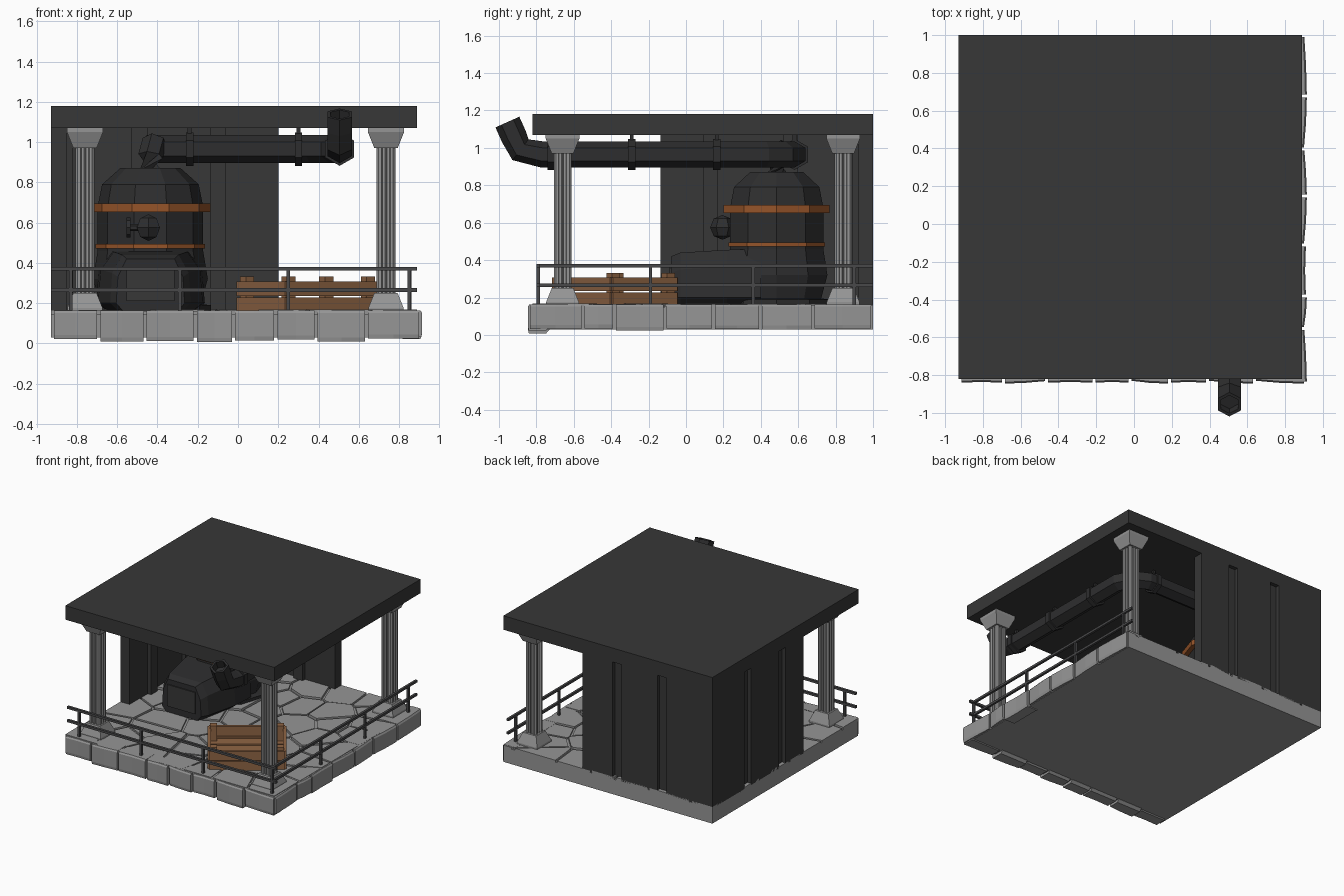
import bpy, bmesh, math, random
from mathutils import Vector, Matrix

if "Cube" in bpy.data.objects:
    bpy.data.objects.remove(bpy.data.objects["Cube"])

random.seed(4)

def mat(name, col):
    m = bpy.data.materials.new(name)
    m.diffuse_color = (*col, 1)
    m.use_nodes = True
    m.node_tree.nodes["Principled BSDF"].inputs["Base Color"].default_value = m.diffuse_color
    return m

DARK = mat("dark_panel", (0.038, 0.038, 0.038))
IRON = mat("black_iron", (0.027, 0.027, 0.028))
RAIL = mat("rail_grey", (0.065, 0.065, 0.067))
STONE = mat("stone", (0.30, 0.30, 0.30))
COPPER = mat("copper", (0.30, 0.088, 0.022))
WOOD = mat("wood", (0.28, 0.13, 0.058))

def finish(bm, name, m):
    bmesh.ops.recalc_face_normals(bm, faces=bm.faces[:])
    me = bpy.data.meshes.new(name)
    bm.to_mesh(me)
    bm.free()
    me.materials.append(m)
    ob = bpy.data.objects.new(name, me)
    bpy.context.collection.objects.link(ob)
    return ob

def add_box(bm, x0, x1, y0, y1, z0, z1, M=Matrix()):
    S = Matrix.Diagonal((x1 - x0, y1 - y0, z1 - z0, 1))
    T = Matrix.Translation(((x0 + x1) / 2, (y0 + y1) / 2, (z0 + z1) / 2))
    return bmesh.ops.create_cube(bm, size=1, matrix=M @ T @ S)['verts']

def box(name, m, *b):
    bm = bmesh.new()
    add_box(bm, *b)
    return finish(bm, name, m)

def loft(bm, rings):
    """Skin a list of equal-length vertex rings and cap both ends."""
    vs = [[bm.verts.new(p) for p in r] for r in rings]
    n = len(vs[0])
    for a, b in zip(vs, vs[1:]):
        for i in range(n):
            bm.faces.new((a[i], a[(i + 1) % n], b[(i + 1) % n], b[i]))
    bm.faces.new(vs[0][::-1])
    return bm.faces.new(vs[-1])

def lathe(name, m, profile, n, cx, cy):
    bm = bmesh.new()
    loft(bm, [[(cx + r * math.cos(2 * math.pi * i / n), cy + r * math.sin(2 * math.pi * i / n), z)
               for i in range(n)] for r, z in profile])
    return finish(bm, name, m)

def tube(name, m, pts, r, n=6, hollow=False):
    pts = [Vector(p) for p in pts]
    rings = []
    for i, p in enumerate(pts):
        a = (p - pts[i - 1]).normalized() if i else Vector()
        b = (pts[i + 1] - p).normalized() if i < len(pts) - 1 else Vector()
        t = (a + b).normalized()
        side = t.cross(Vector((0, 0, 1) if abs(t.z) < 0.95 else (0, 1, 0))).normalized()
        up = side.cross(t)
        rings.append([p + r * (side * math.sin(2 * math.pi * k / n) + up * math.cos(2 * math.pi * k / n))
                      for k in range(n)])
    bm = bmesh.new()
    end = loft(bm, rings)
    if hollow:  # recessed opening at the last point
        bmesh.ops.recalc_face_normals(bm, faces=bm.faces[:])
        bmesh.ops.inset_individual(bm, faces=[end], thickness=r * 0.25)
        ret = bmesh.ops.extrude_discrete_faces(bm, faces=[end])
        f = ret['faces'][0]
        bmesh.ops.translate(bm, verts=f.verts[:], vec=-f.normal * 0.06)
    return finish(bm, name, m)

X0, X1, Y0, Y1 = -0.93, 0.89, -0.82, 1.0

# roof and foundation slab
box("roof", DARK, X0, X1, Y0, Y1, 1.07, 1.18)
box("foundation", STONE, X0, X1, Y0 + 0.01, Y1, 0.03, 0.148)

# flagstones: jittered grid cut into irregular cells
N = 7
step = (X1 - X0) / N
seeds = [Vector((X0 + (i + 0.5 + random.uniform(-.36, .36)) * step,
                 Y0 + (j + 0.5 + random.uniform(-.36, .36)) * step, 0)) for i in range(N) for j in range(N)]
bm_all = bmesh.new()
tmp = bpy.data.meshes.new("tmp")
for s in seeds:
    bm = bmesh.new()
    add_box(bm, X0, X1, Y0, Y1, 0.14, 0.165 + random.uniform(-.006, .004))
    for o in seeds:
        d = o - s
        if 0 < d.length < step * 2.8:
            dn = d.normalized()
            geom = bm.verts[:] + bm.edges[:] + bm.faces[:]
            cut = bmesh.ops.bisect_plane(bm, geom=geom, plane_co=s + d / 2 - dn * 0.009,
                                         plane_no=dn, clear_outer=True)
            edges = [e for e in cut['geom_cut'] if isinstance(e, bmesh.types.BMEdge)]
            if edges:
                bmesh.ops.edgeloop_fill(bm, edges=edges)
    bm.to_mesh(tmp)
    bm.free()
    bm_all.from_mesh(tmp)
finish(bm_all, "flagstones", STONE)
bpy.data.meshes.remove(tmp)

# rough edge blocks along the front and right sides
def edge_blocks(name, cuts, place, low):
    bm = bmesh.new()
    for a, b in zip(cuts, cuts[1:]):
        a, b = a + 0.006, b - 0.010
        o1, o2 = random.choice([(0.025, 0.012), (0.010, 0.025), (0.02, 0.02)])
        z0, z1 = random.uniform(*low), 0.163
        mid = (a + b) / 2
        prof = [(a, -0.09), (b, -0.09), (b, o2), (mid, max(o1, o2) - 0.004), (a, o1)]
        loft(bm, [[place(u, v * 0.8, z0) for u, v in prof],
                  [place(u, v, z0 + 0.02) for u, v in prof],
                  [place(u, v, z1 - 0.012) for u, v in prof],
                  [place(u, v - 0.008, z1) for u, v in prof]])
    return finish(bm, name, STONE)

edge_blocks("front_edge_stones", [-.92, -.69, -.46, -.21, -.02, .19, .39, .64, .91],
            lambda u, v, z: (u, Y0 - v, z), (0.0, 0.025))
edge_blocks("right_edge_stones", [-.84, -.55, -.38, -.11, .15, .40, .68, 1.0],
            lambda u, v, z: (X1 + v, u, z), (0.02, 0.035))

# two ribbed walls: panels with narrow strips pushed inwards
def ribbed_wall(name, a, b, ribs, place):
    bm = bmesh.new()
    prof = [(a, 0)]
    for c in ribs:
        prof += [(c - .04, 0), (c - .04, .03), (c + .04, .03), (c + .04, 0)]
    prof += [(b, 0), (b, .08)]
    for c in reversed(ribs):
        prof += [(c + .04, .08), (c + .04, .11), (c - .04, .11), (c - .04, .08)]
    prof += [(a, .08)]
    loft(bm, [[place(u, v, z) for u, v in prof] for z in (0.15, 1.07)])
    return finish(bm, name, DARK)

ribbed_wall("back_wall", X0, 0.20, [-.49, -.10], lambda u, v, z: (u, Y1 - v, z))
ribbed_wall("left_wall", -0.135, Y1 - 0.08, [.13, .56], lambda u, v, z: (X0 + v, u, z))

# fluted columns with flared base and capital
def column(name, cx, cy):
    bm = bmesh.new()
    quarter = [(.047, -.036), (.047, -.022), (.036, -.018), (.036, -.005), (.047, -.002), (.047, .002),
               (.036, .005), (.036, .018), (.047, .022), (.047, .036), (.036, .047)]
    quarter = quarter[:-1]
    ring = []
    for k in range(4):
        c, s = [(1, 0), (0, 1), (-1, 0), (0, -1)][k]
        ring += [(cx + c * x - s * y, cy + s * x + c * y) for x, y in quarter]
    loft(bm, [[(x, y, z) for x, y in ring] for z in (0.2, 1.0)])
    def square(h, z):
        return [(cx + sx * h, cy + sy * h, z) for sx, sy in ((-1, -1), (1, -1), (1, 1), (-1, 1))]
    loft(bm, [square(.088, .15), square(.088, .175), square(.058, .25)])
    loft(bm, [square(.058, .97), square(.09, 1.05), square(.09, 1.07)])
    return finish(bm, name, STONE)

for nm, x, y in (("front_left", -.76, -.66), ("front_right", .735, -.66), ("back_right", .735, .84)):
    column(nm + "_column", x, y)

# railings on the front and right sides
for z in (0.265, 0.37):
    box("front_rail", RAIL, X0, X1, -.80, -.78, z - .009, z + .009)
    box("right_rail", RAIL, .845, .863, -.80, Y1, z - .009, z + .009)
for x in (-.83, -.29, .25, .85):
    box("front_rail_post", RAIL, x - .009, x + .009, -.799, -.781, .15, .37)
for y in (-.19, .36, .90):
    box("right_rail_post", RAIL, .846, .862, y - .009, y + .009, .15, .37)

# boiler tank with copper bands
TX, TY = -0.435, 0.485
lathe("boiler_tank", IRON, [(.30, .15), (.30, .19), (.25, .195), (.285, .32), (.262, .46), (.262, .68),
                            (.24, .79), (.15, .87)], 10, TX, TY)
lathe("wide_copper_band", COPPER, [(.298, .652), (.298, .695)], 10, TX, TY)
lathe("narrow_copper_band", COPPER, [(.272, .472), (.272, .493)], 10, TX, TY)

# firebox with door, in front of the tank
bm = bmesh.new()
def arch(h, y, z1):
    return [(TX + sx * h, y, z) for sx, z in ((-1, .20), (-.8, .16), (.8, .16), (1, .20), (.95, z1 - .09),
                                               (.7, z1), (-.7, z1), (-.95, z1 - .09))]
loft(bm, [arch(.27, .40, .46), arch(.26, .22, .455), arch(.20, -.03, .44), arch(.17, -.08, .42)])
finish(bm, "firebox", IRON)
box("firebox_door", DARK, TX - .12, TX + .12, -.088, -.07, .21, .38)

# faceted valve knob on the tank front, with a side wheel
bm = bmesh.new()
bmesh.ops.create_uvsphere(bm, u_segments=6, v_segments=4, radius=.066,
                          matrix=Matrix.Translation((-.445, .195, .575)))
finish(bm, "valve_knob", IRON)
tube("valve_wheel", IRON, [(-.555, .20, .575), (-.535, .20, .575)], .05, 8)
tube("valve_stem", IRON, [(-.54, .20, .575), (-.44, .20, .575)], .018)

# exhaust pipe: up from the tank, along the ceiling and out at the front
PZ, PY, PX, R = 0.965, 0.58, 0.505, 0.07
tube("tank_outlet", IRON, [(TX, TY, .86), (TX, TY, .93), (TX + .02, PY - .03, 1.0)], .062)
tube("exhaust_pipe", IRON, [(TX - .02, PY, PZ), (PX - .15, PY, PZ), (PX - .05, PY - .05, PZ), (PX, PY - .15, PZ),
                            (PX, -.77, PZ), (PX, -.885, .99), (PX, -.92, 1.06), (PX, -.955, 1.138)],
     R, 6, True)

# pipe clamps and ceiling hangers
for x in (-.24, .30):
    tube("pipe_clamp", IRON, [(x - .018, PY, PZ), (x + .018, PY, PZ)], .083)
    box("pipe_hanger", IRON, x - .01, x + .01, PY - .01, PY + .01, PZ, 1.075)
for y in (-.72, -.29, .165):
    tube("pipe_clamp", IRON, [(PX, y - .02, PZ), (PX, y + .02, PZ)], .083)
    box("pipe_hanger", IRON, PX - .01, PX + .01, y - .01, y + .01, PZ, 1.075)

# open wooden crate, turned on the floor
M = Matrix.Translation((0.345, -0.38, 0.16)) @ Matrix.Rotation(math.radians(35), 4, 'Z')
L, W = .27, .21
bm = bmesh.new()
for z0, z1 in ((.0, .068), (.076, .148)):
    for s in (-1, 1):
        add_box(bm, -L, L, s * W - .012, s * W + .012, z0, z1, M)
        add_box(bm, s * L - .012, s * L + .012, -W, W, z0, z1, M)
for sx in (-1, 1):
    for sy in (-1, 1):
        x, y = sx * (L - .03), sy * (W - .03)
        add_box(bm, x - .025, x + .025, y - .025, y + .025, 0, .172, M)
for k in range(4):
    y = -W + .012 + k * .1
    add_box(bm, -L, L, y, y + .09, .03, .05 + .006 * (k % 2), M)
finish(bm, "crate", WOOD)
